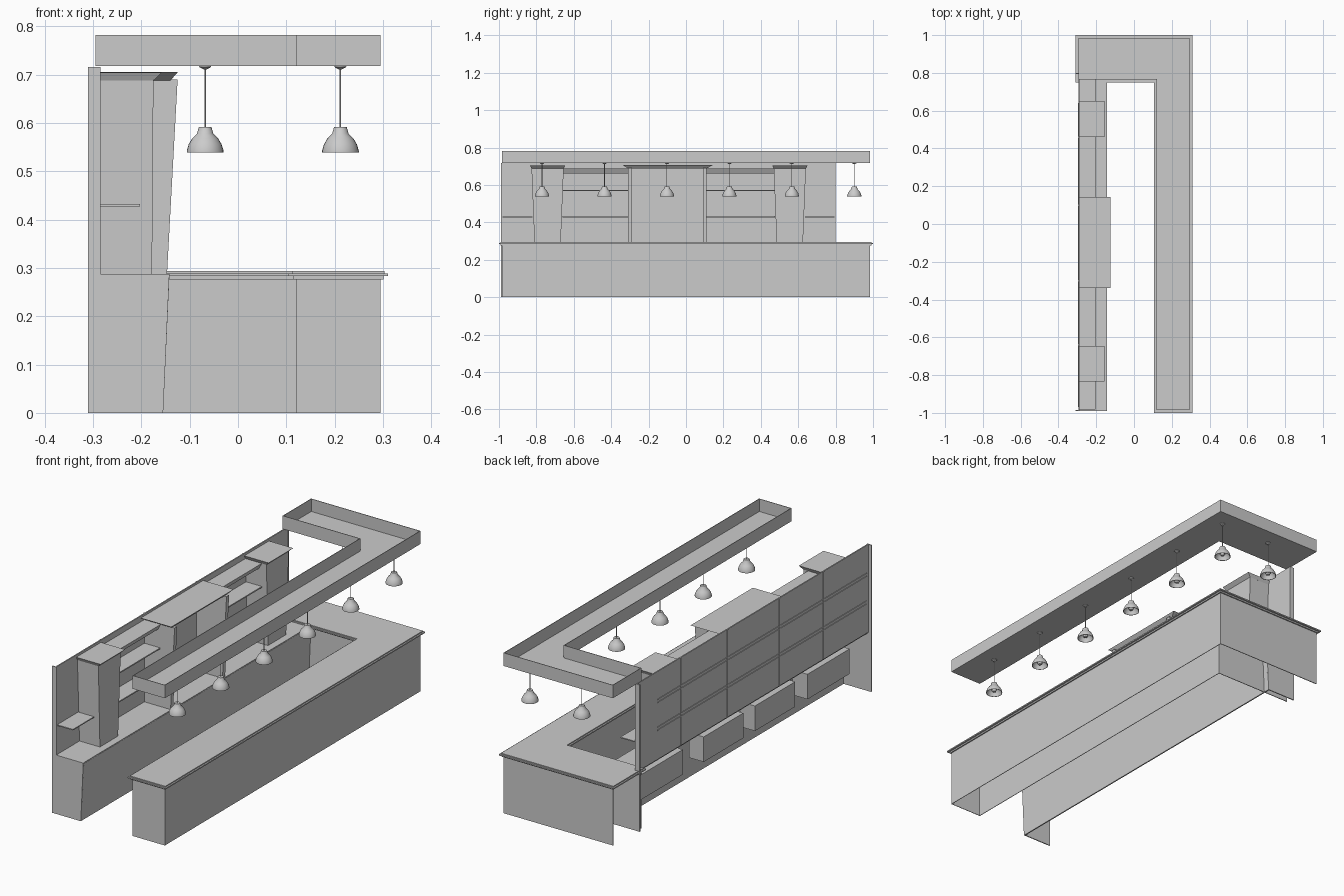
import bpy, bmesh, math
from mathutils import Vector, Matrix

cube = bpy.data.objects.get("Cube")
if cube:
    bpy.data.objects.remove(cube, do_unlink=True)

grey = bpy.data.materials.new("plain grey")
grey.use_nodes = True
colour = (0.6, 0.6, 0.6, 1)
grey.diffuse_color = colour
grey.node_tree.nodes["Principled BSDF"].inputs["Base Color"].default_value = colour


def finish(name, bm, fix=True):
    if fix:
        bmesh.ops.recalc_face_normals(bm, faces=bm.faces)
    mesh = bpy.data.meshes.new(name)
    bm.to_mesh(mesh)
    bm.free()
    mesh.materials.append(grey)
    ob = bpy.data.objects.new(name, mesh)
    bpy.context.collection.objects.link(ob)
    return ob


def loft(name, bottom, top):
    """Closed solid between two matching polygons."""
    bm = bmesh.new()
    a = [bm.verts.new(p) for p in bottom]
    b = [bm.verts.new(p) for p in top]
    bm.faces.new(a)
    bm.faces.new(b)
    for i in range(len(a)):
        j = (i + 1) % len(a)
        bm.faces.new((a[i], a[j], b[j], b[i]))
    return finish(name, bm)


def rect(x, y, z):
    return [(x[0], y[0], z), (x[1], y[0], z), (x[1], y[1], z), (x[0], y[1], z)]


def box(name, x, y, z):
    return loft(name, rect(x, y, z[0]), rect(x, y, z[1]))


def profile(name, pts, y0, y1):
    return loft(name, [(x, y0, z) for x, z in pts], [(x, y1, z) for x, z in pts])


def slab(name, pts, z0, z1):
    return loft(name, [(x, y, z0) for x, y in pts], [(x, y, z1) for x, y in pts])


def l_shape(grow):
    """L-shaped plan, counter-clockwise, widened on every side."""
    x0, x1, x2, y0, y1, y2 = -0.295, 0.12, 0.295, -0.985, 0.765, 0.985
    g = grow
    return [(x1 - g, y0 - g), (x2 + g, y0 - g), (x2 + g, y2 + g),
            (x0 - g, y2 + g), (x0 - g, y1 - g), (x1 - g, y1 - g)]


def shell(name, pts, z0, z1, floor, skip=()):
    """Thin upright walls along a plan, with an optional floor."""
    bm = bmesh.new()
    a = [bm.verts.new((x, y, z0)) for x, y in pts]
    b = [bm.verts.new((x, y, z1)) for x, y in pts]
    for i in range(len(a)):
        j = (i + 1) % len(a)
        if i not in skip:
            bm.faces.new((a[i], a[j], b[j], b[i]))
    if floor:
        bm.faces.new(a[::-1])
    ob = finish(name, bm, fix=False)
    mod = ob.modifiers.new("thickness", "SOLIDIFY")
    mod.thickness = 0.004
    mod.offset = -1
    return ob


def lathe(name, pts, loc):
    bm = bmesh.new()
    vs = [bm.verts.new((r, 0, z)) for r, z in pts]
    es = [bm.edges.new(p) for p in zip(vs, vs[1:])]
    bmesh.ops.spin(bm, geom=vs + es, cent=(0, 0, 0), axis=(0, 0, 1),
                   angle=math.tau, steps=24)
    bmesh.ops.remove_doubles(bm, verts=bm.verts, dist=0.0001)
    bmesh.ops.transform(bm, matrix=Matrix.Translation(Vector(loc)), verts=bm.verts)
    ob = finish(name, bm)
    bpy.ops.object.select_all(action="DESELECT")
    ob.select_set(True)
    bpy.context.view_layer.objects.active = ob
    bpy.ops.object.shade_smooth_by_angle(angle=math.radians(35))
    return ob


# Front counter: hollow body, open at the end beside the back wall
shell("counter_body", l_shape(0), 0, 0.283, False, skip=(3,))
slab("counter_moulding", l_shape(0.006), 0.276, 0.283)
slab("counter_top_edge", l_shape(0.015), 0.283, 0.289)
slab("counter_top", l_shape(0.008), 0.289, 0.294)

# Overhead canopy tray
shell("canopy", l_shape(0), 0.718, 0.782, True)

# Back bar: sloped front, worktop and end panels
profile("back_bar_front", [(-0.161, 0), (-0.155, 0), (-0.142, 0.283), (-0.148, 0.283)],
        -0.985, 0.795)
box("back_bar_top", (-0.29, -0.143), (-0.985, 0.795), (0.281, 0.287))
end = [(-0.31, 0), (-0.155, 0), (-0.142, 0.287), (-0.285, 0.287), (-0.285, 0.716), (-0.31, 0.716)]
for side, y in (("front", -0.99), ("back", 0.795)):
    profile(side + "_end_panel", end, y, y + 0.005)

# Back wall with battens behind it
box("back_wall", (-0.294, -0.288), (-0.988, 0.798), (0.287, 0.716))
for z in (0.43, 0.445, 0.565, 0.58):
    box("wall_batten", (-0.297, -0.293), (-0.97, 0.64), (z - 0.002, z + 0.002))
for y in (-0.64, -0.3, 0.1, 0.46):
    box("wall_upright", (-0.297, -0.293), (y - 0.004, y + 0.004), (0.287, 0.716))

# Storage boxes under the worktop, open to the rear
for y0, y1 in ((0.446, 0.77), (-0.02, 0.285), (-0.42, -0.11), (-0.84, -0.515)):
    box("storage_box", (-0.295, -0.215), (y0, y1), (0.14, 0.262))

# Tapered columns with flared caps
for y in (-0.74, 0.555):
    loft("column", rect((-0.288, -0.178), (y - 0.07, y + 0.07), 0.287),
         rect((-0.288, -0.175), (y - 0.086, y + 0.086), 0.69))
    loft("column_cap", rect((-0.288, -0.175), (y - 0.086, y + 0.086), 0.688),
         rect((-0.288, -0.157), (y - 0.095, y + 0.095), 0.705))

# Central open bay with leaning side panels and flared cap
side = [(-0.288, 0.287), (-0.147, 0.287), (-0.125, 0.69), (-0.288, 0.69)]
for y in (-0.31, 0.09):
    profile("bay_side", side, y, y + 0.02)
loft("bay_cap", rect((-0.288, -0.14), (-0.31, 0.11), 0.688),
     rect((-0.288, -0.124), (-0.338, 0.143), 0.706))

# Shelves and niche soffits
for y0, y1 in ((-0.66, -0.31), (0.11, 0.475)):
    for z in (0.43, 0.57):
        box("niche_shelf", (-0.288, -0.203), (y0, y1), (z - 0.003, z + 0.003))
    loft("niche_top", rect((-0.288, -0.215), (y0, y1), 0.66),
         rect((-0.288, -0.2), (y0, y1), 0.688))
for y0, y1 in ((-0.982, -0.82), (0.635, 0.795)):
    box("end_shelf", (-0.288, -0.203), (y0, y1), (0.427, 0.432))

# Pendant lamps: ceiling rose, cord, hollow shade and bulb
shade = [(0, 0.592), (0.013, 0.592), (0.017, 0.578), (0.027, 0.568), (0.034, 0.556),
         (0.038, 0.543), (0.038, 0.539), (0.036, 0.539), (0.032, 0.554), (0.025, 0.565),
         (0.012, 0.574), (0, 0.574)]
bulb = [(0, 0.574), (0.006, 0.572), (0.007, 0.562), (0.012, 0.554), (0.008, 0.546), (0, 0.543)]
rose = [(0, 0.719), (0.013, 0.719), (0.011, 0.715), (0.003, 0.711), (0, 0.711)]
cord = [(0.0016, 0.59), (0.0016, 0.714)]
spots = [(0.212, -0.77 + i * 0.334) for i in range(6)] + [(-0.068, 0.9)]
for x, y in spots:
    for part, pts in (("lamp_shade", shade), ("lamp_bulb", bulb),
                      ("lamp_rose", rose), ("lamp_cord", cord)):
        lathe(part, pts, (x, y, 0))
